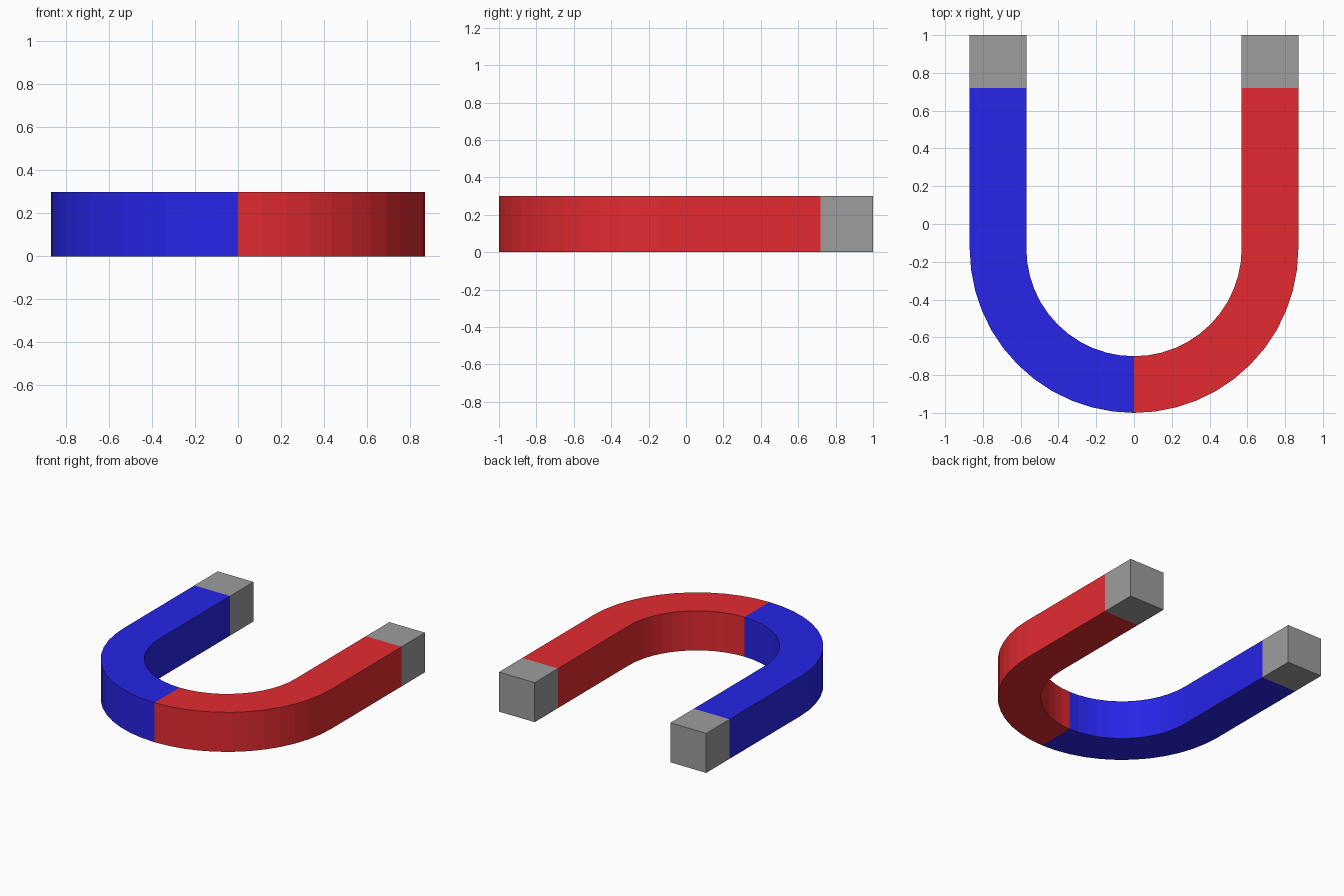
import bpy, bmesh, math

if "Cube" in bpy.data.objects:
    bpy.data.objects.remove(bpy.data.objects["Cube"])

R_OUT, R_IN = 0.87, 0.57      # outer and inner bend radius
CY = -0.13                    # centre of the bend in y
TIP_Y, END_Y = 0.72, 1.0      # where the bare pole starts and ends
HEIGHT = 0.30
STEPS = 12                    # facets per quarter bend


def material(name, rgb):
    mat = bpy.data.materials.new(name)
    mat.diffuse_color = (*rgb, 1)
    mat.use_nodes = True
    mat.node_tree.nodes["Principled BSDF"].inputs["Base Color"].default_value = mat.diffuse_color
    return mat


def extrude_strip(name, outer, inner, mat):
    """Solid bar between two matching outlines, from z = 0 to HEIGHT."""
    bm = bmesh.new()
    rings = []
    for (ox, oy), (ix, iy) in zip(outer, inner):
        rings.append([bm.verts.new(p) for p in (
            (ox, oy, 0), (ox, oy, HEIGHT), (ix, iy, HEIGHT), (ix, iy, 0))])
    for a, b in zip(rings, rings[1:]):
        for i in range(4):
            j = (i + 1) % 4
            bm.faces.new((a[i], a[j], b[j], b[i]))
    bm.faces.new(rings[0])
    bm.faces.new(rings[-1])
    bmesh.ops.recalc_face_normals(bm, faces=bm.faces)
    mesh = bpy.data.meshes.new(name)
    bm.to_mesh(mesh)
    bm.free()
    mesh.materials.append(mat)
    obj = bpy.data.objects.new(name, mesh)
    bpy.context.collection.objects.link(obj)
    return obj


def half_path(r, side):
    """Quarter bend from the middle seam, then the straight arm."""
    pts = []
    for i in range(STEPS + 1):
        a = math.pi / 2 * i / STEPS
        pts.append((side * r * math.sin(a), CY - r * math.cos(a)))
    return pts + [(side * r, TIP_Y)]


red = material("red_paint", (0.77, 0.024, 0.03))
blue = material("blue_paint", (0.02, 0.018, 0.8))
steel = material("bare_steel", (0.34, 0.34, 0.34))

for label, side, mat in (("right", 1, red), ("left", -1, blue)):
    # painted half of the horseshoe
    extrude_strip(label + "_magnet_half", half_path(R_OUT, side), half_path(R_IN, side), mat)
    # bare metal pole tip
    extrude_strip(label + "_pole_tip",
                  [(side * R_OUT, TIP_Y), (side * R_OUT, END_Y)],
                  [(side * R_IN, TIP_Y), (side * R_IN, END_Y)], steel)
